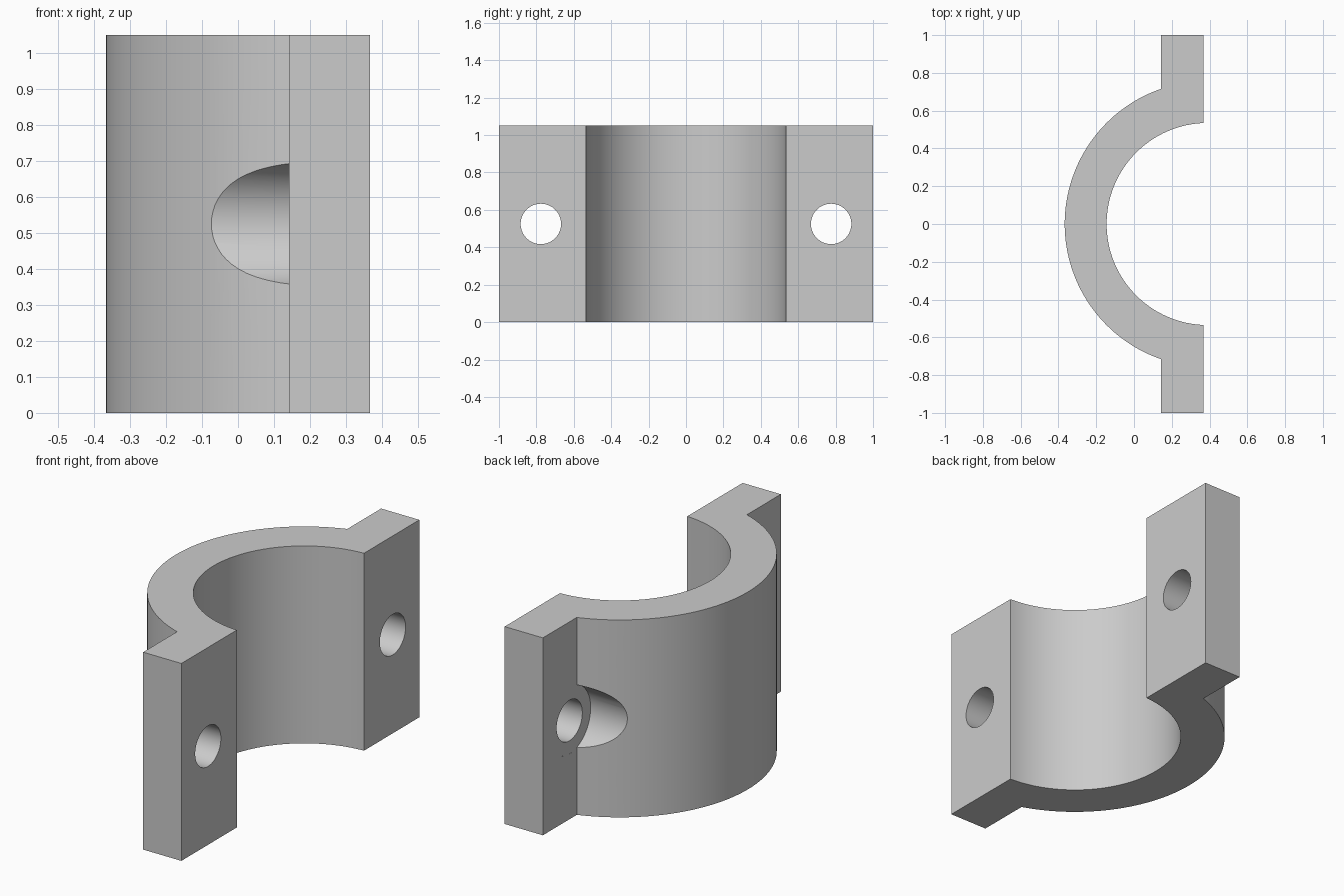
import bpy, bmesh, math
from mathutils import Matrix

if "Cube" in bpy.data.objects:
    bpy.data.objects.remove(bpy.data.objects["Cube"], do_unlink=True)

HEIGHT = 1.05
FACE_X, BACK_X = 0.367, 0.142       # flange mating face and outer face
BORE_X = 0.39                       # axis of the half ring
R_IN, R_OUT = 0.535, 0.757
BOLT_Y = 0.776

grey = bpy.data.materials.new("grey metal")
grey.use_nodes = True
colour = (0.6, 0.6, 0.6, 1)
grey.diffuse_color = colour
grey.node_tree.nodes["Principled BSDF"].inputs["Base Color"].default_value = colour


def add_object(name, bm):
    bmesh.ops.recalc_face_normals(bm, faces=bm.faces)
    mesh = bpy.data.meshes.new(name)
    bm.to_mesh(mesh)
    bm.free()
    mesh.materials.append(grey)
    obj = bpy.data.objects.new(name, mesh)
    bpy.context.collection.objects.link(obj)
    return obj


def arc(radius, end_x, steps=72):
    """Points round the -x side of the ring, from +y to -y, ending at end_x."""
    a = math.acos((end_x - BORE_X) / radius)
    return [(BORE_X + radius * math.cos(t), radius * math.sin(t))
            for t in (a + (2 * math.pi - 2 * a) * i / steps for i in range(steps + 1))]


def bolt_cutter(name, radius, x0, x1, y):
    bm = bmesh.new()
    place = (Matrix.Translation(((x0 + x1) / 2, y, HEIGHT / 2))
             @ Matrix.Rotation(math.pi / 2, 4, "Y"))
    bmesh.ops.create_cone(bm, cap_ends=True, segments=64, radius1=radius,
                          radius2=radius, depth=x1 - x0, matrix=place)
    obj = add_object(name, bm)
    obj.hide_render = True
    return obj


# Half ring with two flanges, extruded from one outline
outline = (arc(R_OUT, BACK_X) + [(BACK_X, -1), (FACE_X, -1)]
           + arc(R_IN, FACE_X)[::-1] + [(FACE_X, 1), (BACK_X, 1)])
bm = bmesh.new()
base = bm.faces.new([bm.verts.new((x, y, 0)) for x, y in outline])
top = bmesh.ops.extrude_face_region(bm, geom=[base])["geom"]
bmesh.ops.translate(bm, vec=(0, 0, HEIGHT),
                    verts=[v for v in top if isinstance(v, bmesh.types.BMVert)])
clamp = add_object("clamp_half", bm)

# Bolt holes, and bolt head clearance cut into the ring down to the flange
cutters = []
for side, y in (("left", BOLT_Y), ("right", -BOLT_Y)):
    cutters.append(bolt_cutter(side + "_hole_cutter", 0.108, -0.1, 0.6, y))
    cutters.append(bolt_cutter(side + "_head_cutter", 0.178, -0.6, BACK_X + 0.0005, y))

bpy.context.view_layer.objects.active = clamp
clamp.select_set(True)
for cutter in cutters:
    mod = clamp.modifiers.new(cutter.name, "BOOLEAN")
    mod.operation = "DIFFERENCE"
    mod.solver = "EXACT"
    mod.object = cutter
    bpy.ops.object.modifier_apply(modifier=mod.name)
for cutter in cutters:
    bpy.data.objects.remove(cutter, do_unlink=True)

bpy.ops.object.shade_smooth_by_angle(angle=math.radians(25))
